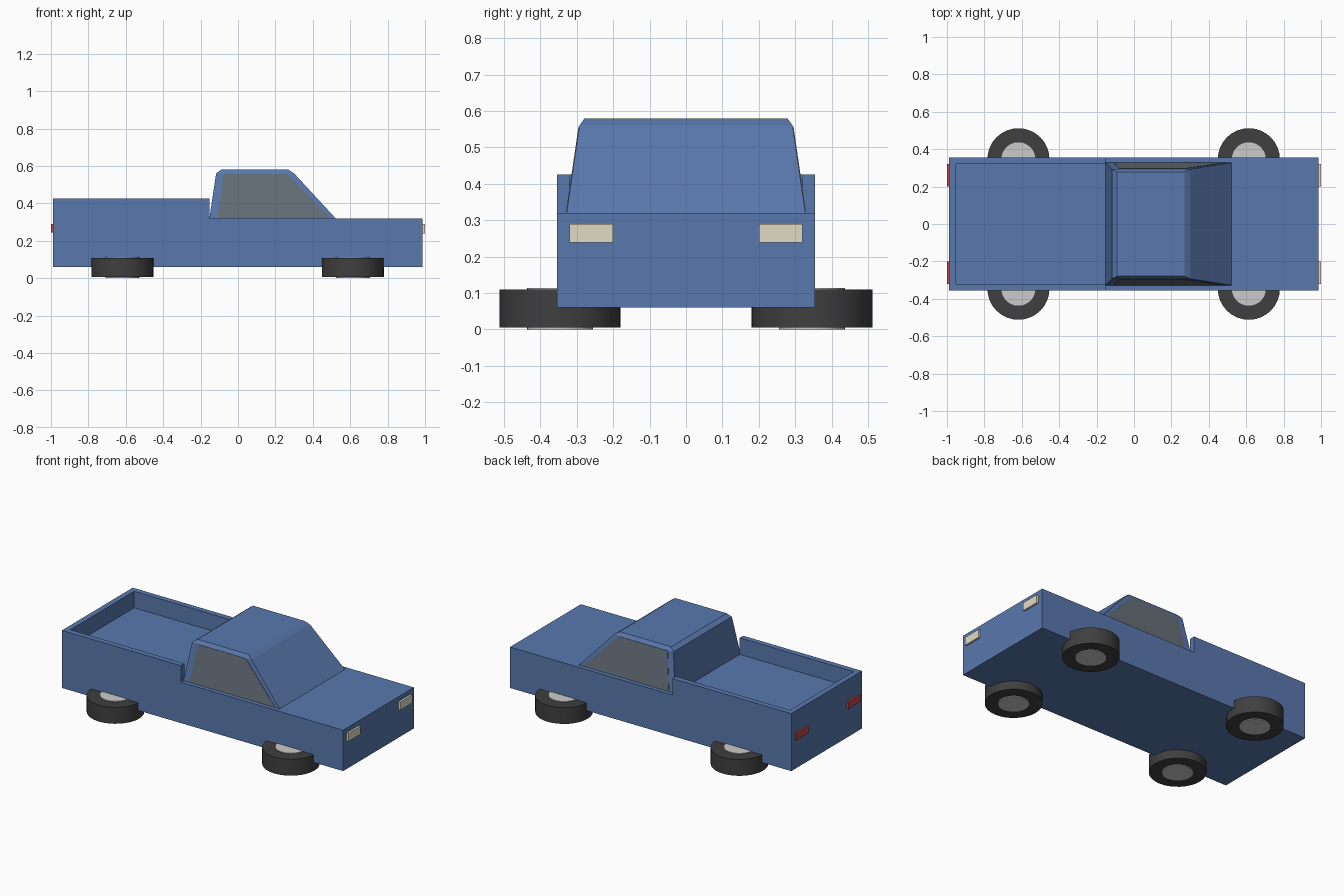
import bpy, bmesh, math
from mathutils import Vector

if "Cube" in bpy.data.objects:
    bpy.data.objects.remove(bpy.data.objects["Cube"])


def material(name, color):
    m = bpy.data.materials.new(name)
    m.diffuse_color = (*color, 1)
    m.use_nodes = True
    m.node_tree.nodes["Principled BSDF"].inputs["Base Color"].default_value = m.diffuse_color
    return m


BLUE = material("blue_paint", (0.10, 0.19, 0.42))
GLASS = material("tinted_glass", (0.13, 0.16, 0.19))
RUBBER = material("rubber", (0.05, 0.05, 0.05))
CREAM = material("headlight_cream", (0.75, 0.71, 0.55))
RED = material("tail_light_red", (0.55, 0.06, 0.06))


def add_mesh(name, bm, mat):
    bmesh.ops.recalc_face_normals(bm, faces=bm.faces)
    me = bpy.data.meshes.new(name)
    bm.to_mesh(me)
    bm.free()
    if mat:
        me.materials.append(mat)
    ob = bpy.data.objects.new(name, me)
    bpy.context.collection.objects.link(ob)
    return ob


def loft(name, rings, mat):
    """Closed solid through rings of equal point count."""
    bm = bmesh.new()
    vs = [[bm.verts.new(p) for p in r] for r in rings]
    n = len(vs[0])
    for a, b in zip(vs, vs[1:]):
        for i in range(n):
            j = (i + 1) % n
            bm.faces.new((a[i], a[j], b[j], b[i]))
    bm.faces.new(vs[0])
    bm.faces.new(vs[-1])
    return add_mesh(name, bm, mat)


def rect(x0, x1, y, z):
    return [(x0, -y, z), (x1, -y, z), (x1, y, z), (x0, y, z)]


def box(name, x0, x1, y0, y1, z0, z1, mat):
    ring = [(x0, y0), (x1, y0), (x1, y1), (x0, y1)]
    return loft(name, [[(*p, z) for p in ring] for z in (z0, z1)], mat)


def disc(name, x, y, z0, z1, r, mat):
    bm = bmesh.new()
    bmesh.ops.create_cone(bm, cap_ends=True, segments=32, radius1=r, radius2=r, depth=z1 - z0)
    bmesh.ops.translate(bm, verts=bm.verts, vec=(x, y, (z0 + z1) / 2))
    ob = add_mesh(name, bm, mat)
    bpy.context.view_layer.objects.active = ob
    ob.select_set(True)
    bpy.ops.object.shade_smooth_by_angle(angle=math.radians(30))
    ob.select_set(False)


# Lower body, whose top is both hood and bed floor
BACK, FRONT, HALF, DECK = -0.988, 0.987, 0.355, 0.32
box("body", BACK, FRONT, -HALF, HALF, 0.06, DECK, BLUE)

# U-shaped bed wall, open toward the cab
u = [(-0.153, -HALF), (BACK, -HALF), (BACK, HALF), (-0.153, HALF),
     (-0.153, 0.32), (-0.953, 0.32), (-0.953, -0.32), (-0.153, -0.32)]
loft("bed_wall", [[(*p, z) for p in u] for z in (DECK, 0.425)], BLUE)

# Cab with sloped windshield and chamfered roof
loft("cab", [rect(-0.153, 0.522, 0.328, DECK),
             rect(-0.117, 0.30, 0.293, 0.56),
             rect(-0.09, 0.27, 0.279, 0.58)], BLUE)

# Side windows lying on the sloped cab sides
profile = [(-0.11, 0.322), (0.492, 0.322), (0.262, 0.557), (-0.077, 0.557)]
for side, s in (("right", -1), ("left", 1)):
    def wall_y(z, off):
        return s * (0.328 - 0.035 * (z - DECK) / 0.24 + off)
    loft(side + "_window", [[(x, wall_y(z, off), z) for x, z in profile]
                            for off in (-0.01, 0.002)], GLASS)

    # Lights
    y0, y1 = sorted((s * 0.20, s * 0.32))
    box(side + "_headlight", FRONT - 0.01, 1.0, y0, y1, 0.238, 0.29, CREAM)
    box(side + "_tail_light", -1.0, BACK + 0.01, y0, y1, 0.245, 0.29, RED)

    # Flat-lying wheels with hubs showing on both faces
    for end, x in (("front", 0.614), ("rear", -0.618)):
        disc(f"{end}_{side}_tire", x, s * 0.346, 0.005, 0.109, 0.166, RUBBER)
        disc(f"{end}_{side}_hub", x, s * 0.346, 0.0, 0.113, 0.091, None)
